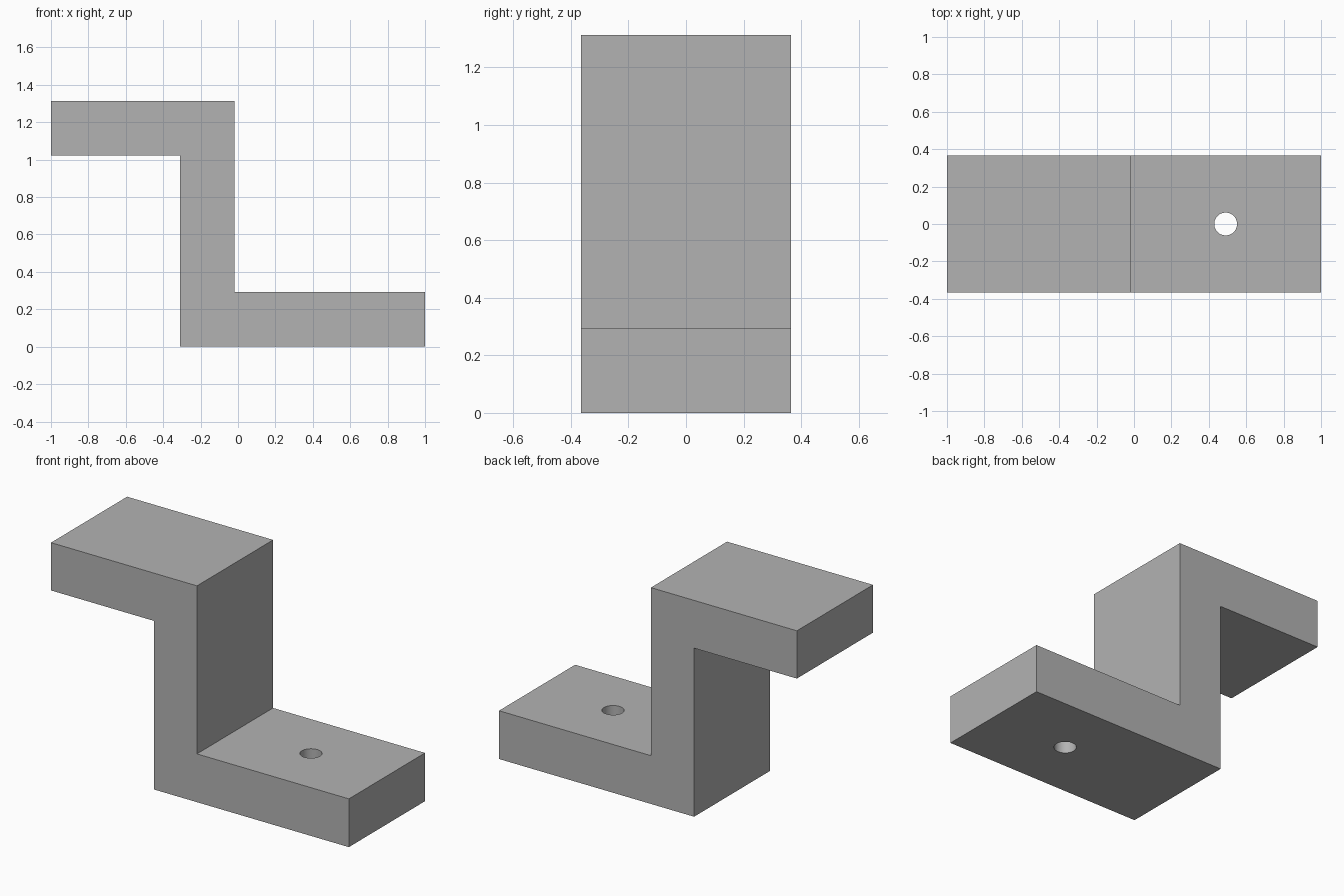
import bpy
import bmesh

cube = bpy.data.objects.get("Cube")
if cube:
    bpy.data.objects.remove(cube, do_unlink=True)

HALF_WIDTH = 0.365

# Plain grey material
grey = bpy.data.materials.new("plain grey")
grey.use_nodes = True
colour = (0.45, 0.45, 0.45, 1)
grey.diffuse_color = colour
grey.node_tree.nodes["Principled BSDF"].inputs["Base Color"].default_value = colour

# Z-shaped bracket: side profile extruded across the width
profile = [(-0.31, 0), (1, 0), (1, 0.293), (-0.02, 0.293),
           (-0.02, 1.313), (-1, 1.313), (-1, 1.023), (-0.31, 1.023)]
bm = bmesh.new()
face = bm.faces.new([bm.verts.new((x, -HALF_WIDTH, z)) for x, z in profile])
result = bmesh.ops.extrude_face_region(bm, geom=[face])
moved = [g for g in result["geom"] if isinstance(g, bmesh.types.BMVert)]
bmesh.ops.translate(bm, verts=moved, vec=(0, 2 * HALF_WIDTH, 0))
bmesh.ops.recalc_face_normals(bm, faces=bm.faces[:])
mesh = bpy.data.meshes.new("z_bracket")
bm.to_mesh(mesh)
bm.free()
mesh.materials.append(grey)
bracket = bpy.data.objects.new("z_bracket", mesh)
bpy.context.collection.objects.link(bracket)

# Round bolt hole through the lower flange
bpy.ops.mesh.primitive_cylinder_add(vertices=48, radius=0.061, depth=0.6,
                                    location=(0.49, 0, 0.15))
cutter = bpy.context.object
cutter.name = "bolt_hole_cutter"
cutter.hide_render = True
cutter.data.materials.append(grey)
hole = bracket.modifiers.new("bolt_hole", "BOOLEAN")
hole.operation = "DIFFERENCE"
hole.solver = "EXACT"
hole.object = cutter

# Apply the cut, drop the cutter and smooth only the hole wall
bpy.ops.object.select_all(action="DESELECT")
bracket.select_set(True)
bpy.context.view_layer.objects.active = bracket
bpy.ops.object.modifier_apply(modifier=hole.name)
bpy.data.objects.remove(cutter, do_unlink=True)
bpy.ops.object.shade_smooth_by_angle()
